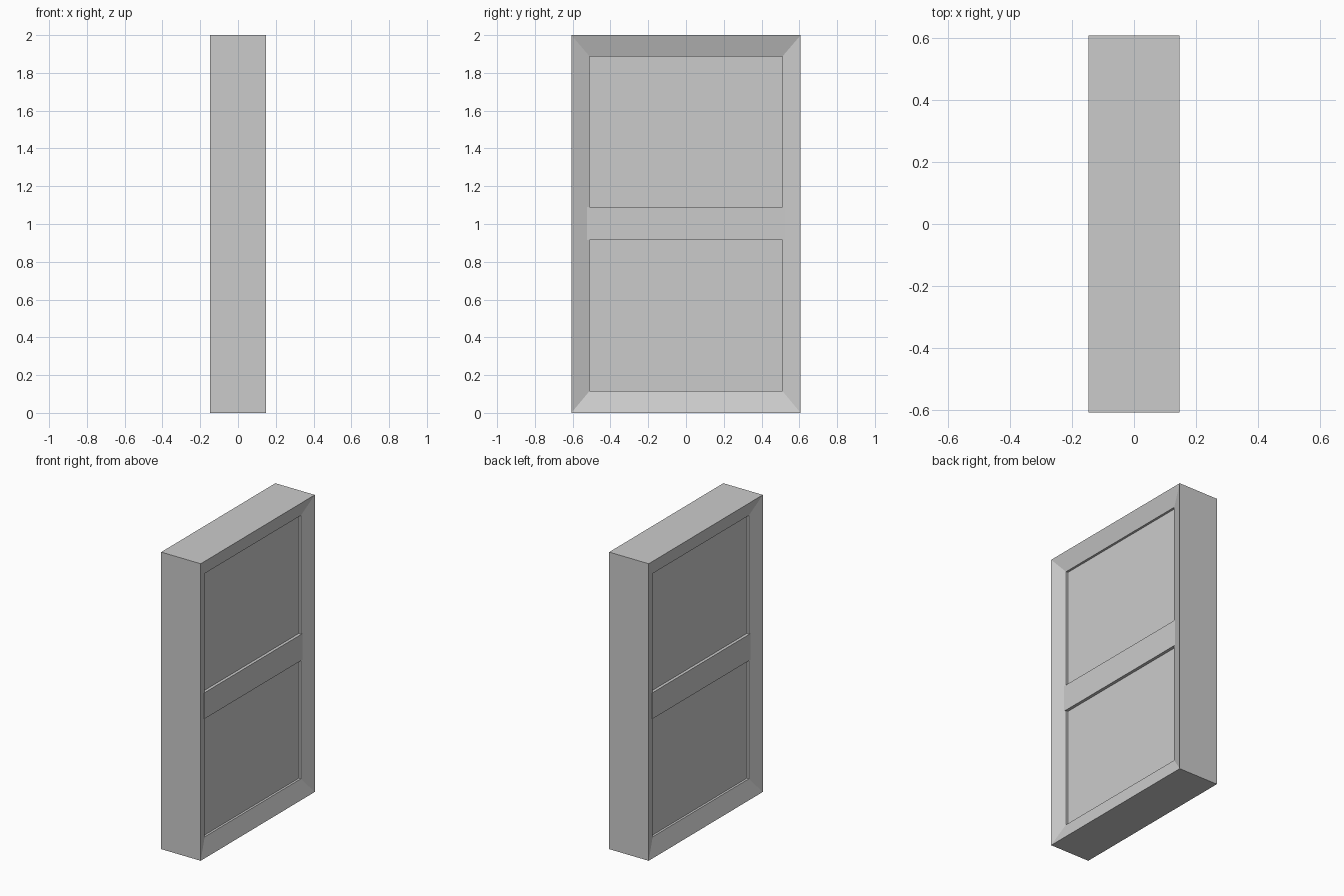
import bpy, bmesh

if "Cube" in bpy.data.objects:
    bpy.data.objects.remove(bpy.data.objects["Cube"])

HX, HY, H = 0.147, 0.607, 2.0      # half depth, half width, height
IY, Z0, Z1 = 0.511, 0.115, 1.888   # opening
LIP, PANEL, BAR = 0.110, 0.095, 0.115


def make_object(name, bm):
    bmesh.ops.recalc_face_normals(bm, faces=bm.faces)
    mesh = bpy.data.meshes.new(name)
    bm.to_mesh(mesh)
    bm.free()
    obj = bpy.data.objects.new(name, mesh)
    bpy.context.collection.objects.link(obj)
    return obj


def box(name, x, y, z0, z1):
    bm = bmesh.new()
    bmesh.ops.create_cube(bm, size=1)
    for v in bm.verts:
        v.co = (v.co.x * 2 * x, v.co.y * 2 * y, z0 + (v.co.z + 0.5) * (z1 - z0))
    return make_object(name, bm)


# Mitred frame with bevelled inner faces and a small straight lip
bm = bmesh.new()
profile = [(-HX, 0), (HX, 0), (LIP, 1), (-LIP, 1)]   # depth, outer/inner
rings = []
for x, inner in profile:
    y, a, b = (IY, Z0, Z1) if inner else (HY, 0, H)
    rings.append([bm.verts.new((x, sy * y, z))
                  for sy, z in ((-1, a), (1, a), (1, b), (-1, b))])
for i in range(4):
    r, s = rings[i], rings[(i + 1) % 4]
    for j in range(4):
        k = (j + 1) % 4
        bm.faces.new((r[j], r[k], s[k], s[j]))
make_object("frame", bm)

# Upper and lower panels, and the cross bar between them
box("lower_panel", PANEL, IY, Z0, 0.914)
box("upper_panel", PANEL, IY, 1.090, Z1)
box("cross_bar", BAR, 0.523, 0.914, 1.090)
